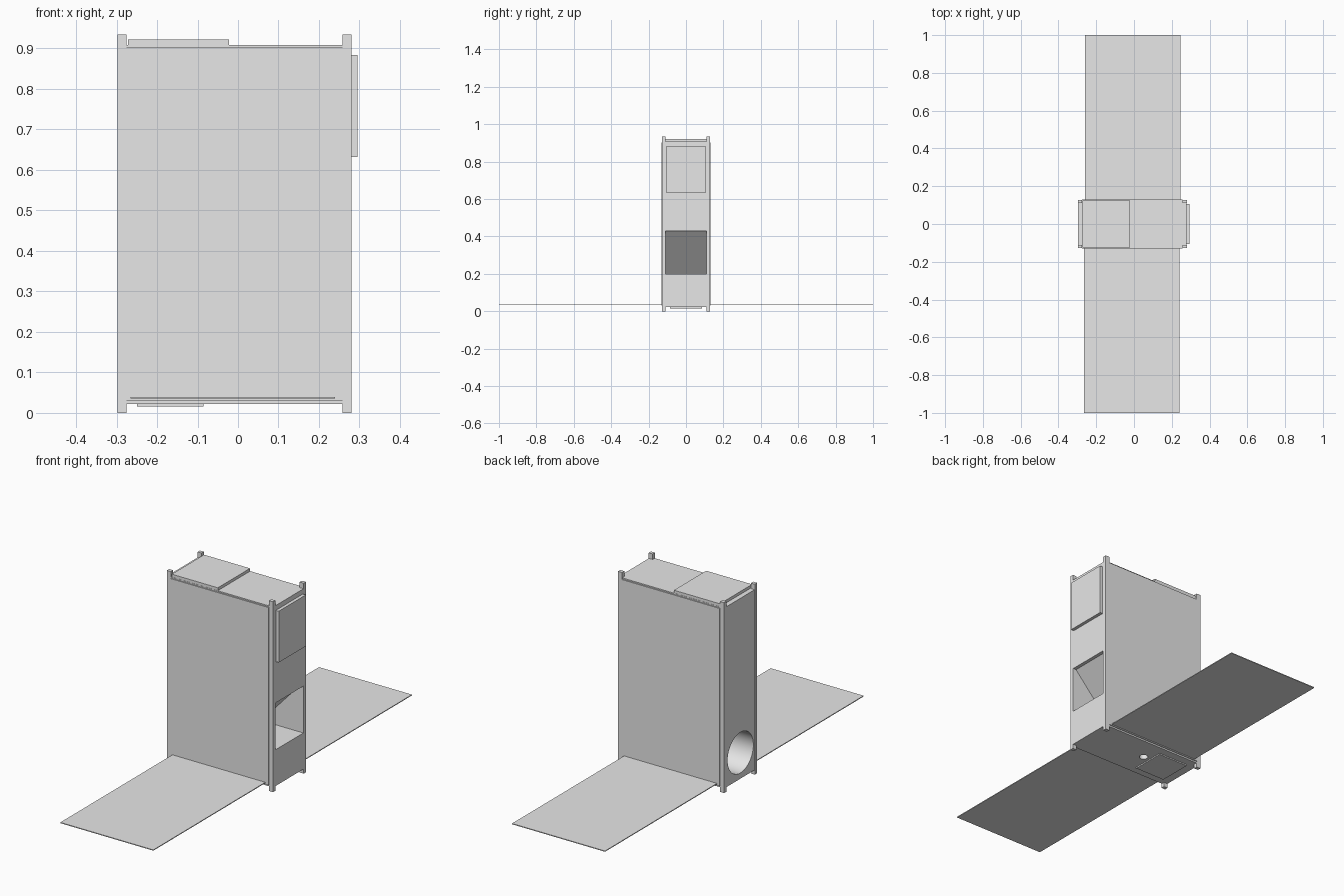
import bpy
from math import radians
from mathutils import Matrix

cube = bpy.data.objects.get("Cube")
if cube:
    bpy.data.objects.remove(cube, do_unlink=True)

grey = bpy.data.materials.new("light grey")
grey.use_nodes = True
grey.diffuse_color = (0.8, 0.8, 0.8, 1)
grey.node_tree.nodes["Principled BSDF"].inputs["Base Color"].default_value = (0.8, 0.8, 0.8, 1)


def mesh_object(name, verts, faces):
    mesh = bpy.data.meshes.new(name)
    mesh.from_pydata(verts, [], faces)
    mesh.materials.append(grey)
    obj = bpy.data.objects.new(name, mesh)
    bpy.context.collection.objects.link(obj)
    return obj


def prism(name, profile, y0, y1):
    """Extrude an (x, z) outline, listed anticlockwise from the front, along y."""
    n = len(profile)
    verts = [(x, y, z) for y in (y0, y1) for x, z in profile]
    faces = [list(range(n)), list(range(2 * n - 1, n - 1, -1))]
    faces += [[i, i + n, (i + 1) % n + n, (i + 1) % n] for i in range(n)]
    return mesh_object(name, verts, faces)


def box(name, x, y, z):
    return prism(name, [(x[0], z[0]), (x[1], z[0]), (x[1], z[1]), (x[0], z[1])], *y)


def cylinder(name, radius, depth, location, turn=0):
    bpy.ops.mesh.primitive_cylinder_add(vertices=48, radius=radius, depth=depth, location=location)
    obj = bpy.context.object
    obj.name = name
    obj.data.transform(Matrix.Rotation(turn, 4, "Y"))
    obj.data.materials.append(grey)
    return obj


def cut(target, cutter):
    cutter.hide_render = True
    mod = target.modifiers.new("cut", "BOOLEAN")
    mod.operation = "DIFFERENCE"
    mod.solver = "EXACT"
    mod.object = cutter
    bpy.context.view_layer.objects.active = target
    bpy.ops.object.modifier_apply(modifier=mod.name)
    bpy.data.objects.remove(cutter, do_unlink=True)


# Main body with its openings
body = box("body", (-0.296, 0.279), (-0.126, 0.126), (0.022, 0.908))
cut(body, cylinder("round_port_cutter", 0.1, 0.4, (-0.296, 0, 0.15), radians(90)))
cut(body, cylinder("bottom_port_cutter", 0.02, 0.2, (-0.05, 0.01, 0.0)))
cut(body, prism("slanted_window_cutter",
                [(0.05, 0.2), (0.3, 0.2), (0.3, 0.43), (0.262, 0.43)], -0.109, 0.109))
bpy.ops.object.select_all(action="DESELECT")
body.select_set(True)
bpy.context.view_layer.objects.active = body
bpy.ops.object.shade_smooth_by_angle(angle=radians(30))

# Corner rails
for side, x in (("right", (-0.297, -0.275)), ("left", (0.258, 0.28))):
    for end, y in (("front", (-0.128, -0.11)), ("back", (0.11, 0.128))):
        box(f"{end}_{side}_rail", x, y, (0, 0.935))

# Large face panels
box("front_panel", (-0.275, 0.258), (-0.131, -0.125), (0.03, 0.902))
box("back_panel", (-0.275, 0.258), (0.125, 0.131), (0.03, 0.902))

# Raised plates
box("top_plate", (-0.272, -0.022), (-0.125, 0.125), (0.906, 0.922))
box("side_plate", (0.277, 0.295), (-0.105, 0.105), (0.632, 0.884))
box("bottom_plate", (-0.25, -0.085), (-0.085, 0.085), (0.016, 0.024))

# Thin unfolded wings
box("front_wing", (-0.265, 0.24), (-1, -0.128), (0.035, 0.039))
box("back_wing", (-0.26, 0.245), (0.128, 1), (0.035, 0.039))
